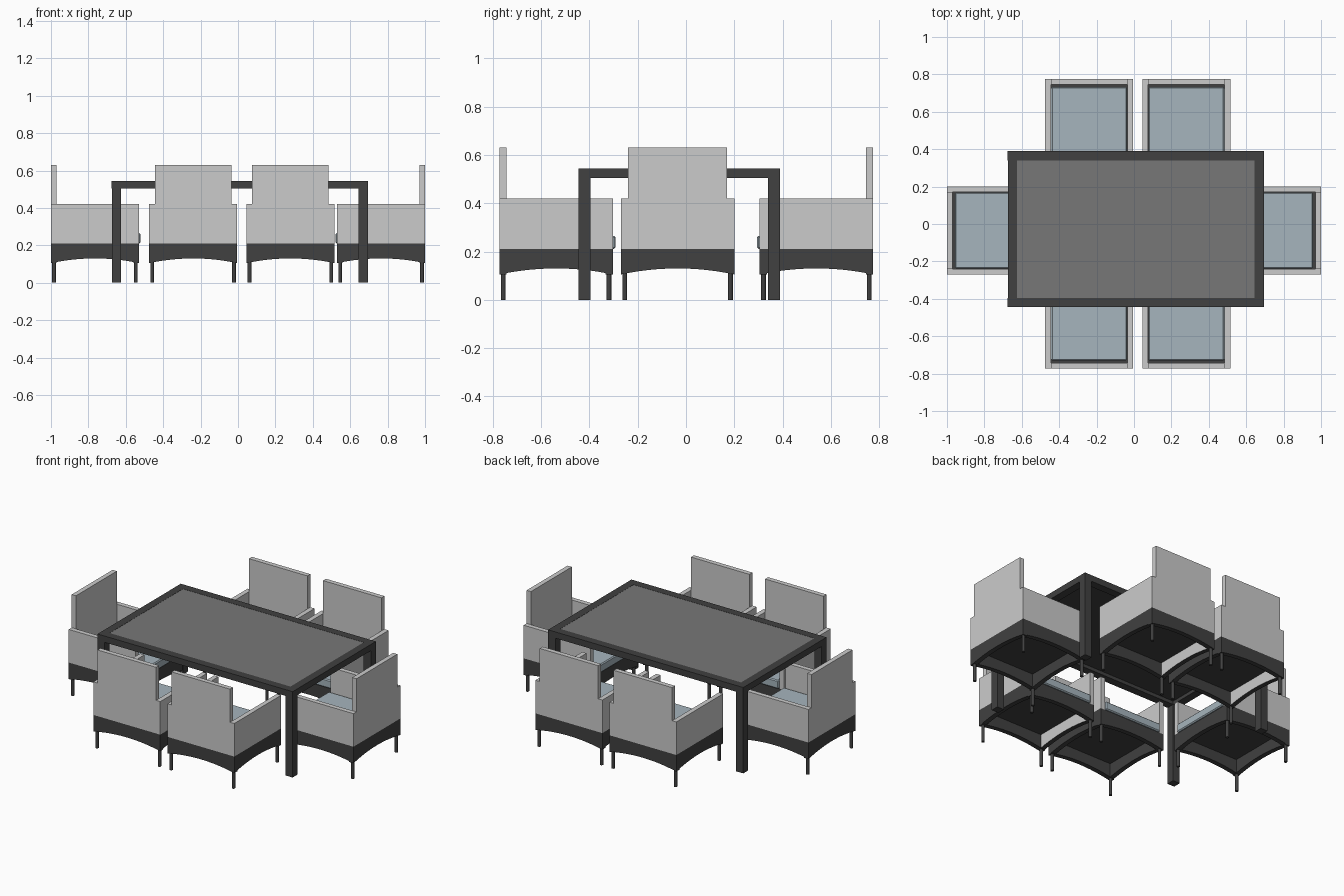
import bpy, bmesh, math
from mathutils import Matrix, Vector

if "Cube" in bpy.data.objects:
    bpy.data.objects.remove(bpy.data.objects["Cube"])


def material(name, rgb):
    m = bpy.data.materials.new(name)
    m.diffuse_color = (*rgb, 1)
    m.use_nodes = True
    m.node_tree.nodes["Principled BSDF"].inputs["Base Color"].default_value = m.diffuse_color
    return m


DARK = material("dark charcoal", (0.052, 0.052, 0.052))
LIGHT = material("light grey", (0.60, 0.60, 0.60))
BLUE = material("blue grey cushion", (0.38, 0.46, 0.51))
GLASS = material("mid grey top", (0.185, 0.185, 0.185))


def add_box(bm, lo, hi):
    lo, hi = Vector(lo), Vector(hi)
    mat = Matrix.Translation((lo + hi) / 2) @ Matrix.Diagonal((*(hi - lo), 1))
    bmesh.ops.create_cube(bm, size=1, matrix=mat)


def add_prism(bm, pts, offset):
    """Extrude a closed outline of 3D points along offset."""
    face = bm.faces.new([bm.verts.new(p) for p in pts])
    ext = bmesh.ops.extrude_face_region(bm, geom=[face])["geom"]
    bmesh.ops.translate(bm, vec=offset,
                        verts=[v for v in ext if isinstance(v, bmesh.types.BMVert)])


def finish(bm, name, mats, place=Matrix()):
    bmesh.ops.recalc_face_normals(bm, faces=bm.faces[:])
    me = bpy.data.meshes.new(name)
    bm.to_mesh(me)
    bm.free()
    for m in mats:
        me.materials.append(m)
    ob = bpy.data.objects.new(name, me)
    ob.matrix_world = place
    bpy.context.collection.objects.link(ob)
    return ob


H, T = 0.235, 0.03            # chair half width, panel thickness
Z0, Z1, ZA, ZB = 0.105, 0.21, 0.42, 0.63   # skirt bottom, skirt top, arm top, back top


def arch_outline(half):
    """Skirt panel outline (t, z) with arched lower edge."""
    n = 12
    ts = [-half + 2 * half * i / n for i in range(n + 1)]
    return [(t, Z0 + 0.025 * (1 - (t / H) ** 2)) for t in ts] + [(half, Z1), (-half, Z1)]


def chair(label, x, y, angle, light_side=0):
    place = Matrix.Translation((x, y, 0)) @ Matrix.Rotation(math.radians(angle), 4, 'Z')
    I = H - T

    # arched skirt: front/back panels full width, side panels between them
    bm = bmesh.new()
    for y0 in (-H, I):
        add_prism(bm, [(t, y0, z) for t, z in arch_outline(H)], (0, T, 0))
    for x0 in (-H, I):
        add_prism(bm, [(x0, t, z) for t, z in arch_outline(I)], (T, 0, 0))
    bmesh.ops.recalc_face_normals(bm, faces=bm.faces[:])
    for f in bm.faces:        # pale lining inside one side panel
        if light_side and f.normal.x * light_side < -0.9 \
                and abs(f.calc_center_median().x - light_side * I) < 0.005:
            f.material_index = 1
    finish(bm, label + "_skirt", [DARK, LIGHT], place)

    # seat pan
    bm = bmesh.new()
    add_box(bm, (-I, -I, Z1 - 0.012), (I, I, Z1))
    finish(bm, label + "_seat_pan", [DARK], place)

    # cushion
    bm = bmesh.new()
    add_box(bm, (-I + 0.002, -I + 0.013, Z1 + 0.001), (I - 0.002, H + 0.01, 0.265))
    bmesh.ops.bevel(bm, geom=bm.edges[:], offset=0.006, segments=1, affect='EDGES')
    finish(bm, label + "_cushion", [BLUE], place)

    # arms
    bm = bmesh.new()
    for x0 in (-H, I):
        add_box(bm, (x0, -I, Z1), (x0 + T, H, ZA))
    finish(bm, label + "_arms", [LIGHT], place)

    # stepped backrest
    bm = bmesh.new()
    outline = [(-H, Z1), (H, Z1), (H, ZA), (I, ZA), (I, ZB), (-I, ZB), (-I, ZA), (-H, ZA)]
    add_prism(bm, [(px, -H, pz) for px, pz in outline], (0, T, 0))
    finish(bm, label + "_backrest", [LIGHT], place)

    # legs
    bm = bmesh.new()
    L = H - 0.016
    for sx in (-L, L):
        for sy in (-L, L):
            bmesh.ops.create_cone(bm, cap_ends=True, segments=12, radius1=0.01, radius2=0.01,
                                  depth=0.13, matrix=Matrix.Translation((sx, sy, 0.065)))
    finish(bm, label + "_legs", [DARK], place)


# six chairs around the table
chair("front_left_chair", -0.24, -0.538, 0)
chair("front_right_chair", 0.28, -0.538, 0, -1)
chair("back_left_chair", -0.24, 0.54, 180, 1)
chair("back_right_chair", 0.28, 0.54, 180, 1)
chair("left_end_chair", -0.765, -0.035, -90)
chair("right_end_chair", 0.765, -0.035, 90)

# table frame
X0, X1, Y0, Y1, W = -0.675, 0.695, -0.445, 0.39, 0.05
TB, TT = 0.505, 0.545
bm = bmesh.new()
for ya in (Y0, Y1 - W):
    add_box(bm, (X0, ya, TB), (X1, ya + W, TT))
for xa in (X0, X1 - W):
    add_box(bm, (xa, Y0 + W, TB), (xa + W, Y1 - W, TT))
finish(bm, "table_frame", [DARK])

# table legs
bm = bmesh.new()
for xa in (X0, X1 - W):
    for ya in (Y0, Y1 - W):
        add_box(bm, (xa, ya, 0), (xa + W, ya + W, TB))
finish(bm, "table_legs", [DARK])

# table panel with dark underside
bm = bmesh.new()
add_box(bm, (X0 + W, Y0 + W, TT - 0.018), (X1 - W, Y1 - W, TT - 0.001))
for f in bm.faces:
    f.normal_update()
    f.material_index = 1 if f.normal.z < -0.5 else 0
finish(bm, "table_panel", [GLASS, DARK])
